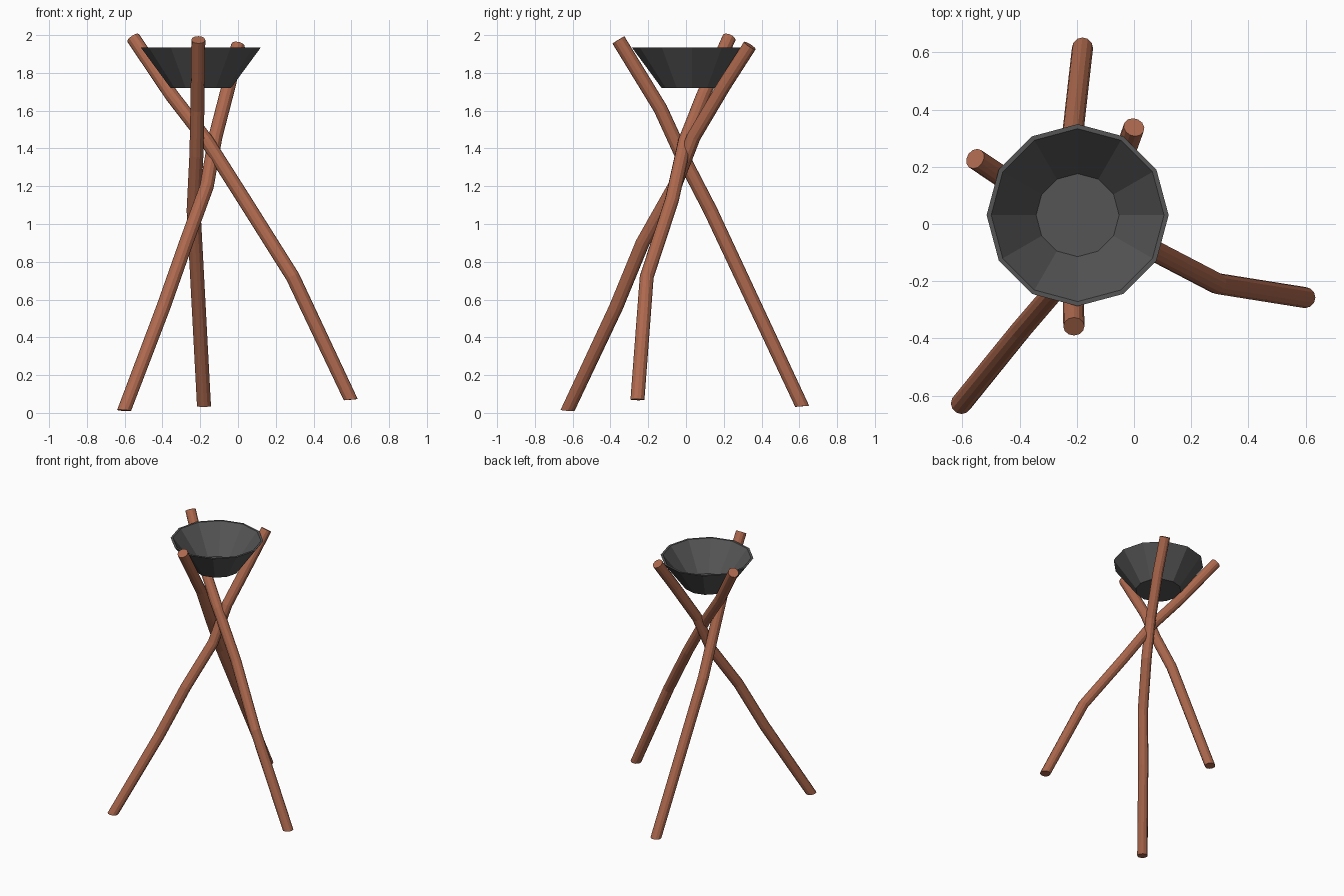
import bpy, bmesh, math
from mathutils import Vector

if "Cube" in bpy.data.objects:
    bpy.data.objects.remove(bpy.data.objects["Cube"])


def material(name, rgb):
    m = bpy.data.materials.new(name)
    m.diffuse_color = (*rgb, 1)
    m.use_nodes = True
    m.node_tree.nodes["Principled BSDF"].inputs["Base Color"].default_value = m.diffuse_color
    return m


def finish(name, bm, mat):
    bmesh.ops.recalc_face_normals(bm, faces=bm.faces)
    me = bpy.data.meshes.new(name)
    bm.to_mesh(me)
    bm.free()
    me.materials.append(mat)
    bpy.context.collection.objects.link(bpy.data.objects.new(name, me))


def bridge(bm, a, b):
    n = len(a)
    for i in range(n):
        bm.faces.new((a[i], a[(i + 1) % n], b[(i + 1) % n], b[i]))


def pole(name, points, mat, r=0.037, sides=12):
    """Bent pole: rings swept along a path, with a nearly level foot cut."""
    pts = [Vector(p) for p in points]
    bm = bmesh.new()
    rings = []
    for i, p in enumerate(pts):
        before = (p - pts[max(i - 1, 0)]).normalized()
        after = (pts[min(i + 1, len(pts) - 1)] - p).normalized()
        t = (before + after).normalized()
        if i == 0:
            t = (t * 0.2 + Vector((0, 0, 0.8))).normalized()
        u = Vector((0, 1, 0)).cross(t).normalized()
        v = t.cross(u)
        angles = [2 * math.pi * k / sides for k in range(sides)]
        rings.append([bm.verts.new(p + r * (u * math.cos(a) + v * math.sin(a)))
                      for a in angles])
    for a, b in zip(rings, rings[1:]):
        bridge(bm, a, b)
    bm.faces.new(rings[0])
    bm.faces.new(rings[-1])
    finish(name, bm, mat)


wood = material("reddish wood", (0.42, 0.14, 0.075))
iron = material("dark iron", (0.09, 0.09, 0.09))

# Three crossing poles, foot to tip
pole("right_pole", [(0.597, -0.257, 0.07), (0.29, -0.208, 0.72),
                    (0.035, -0.075, 1.125), (-0.165, -0.005, 1.44),
                    (-0.35, 0.09, 1.68), (-0.555, 0.228, 1.985)], wood)
pole("back_pole", [(-0.18, 0.615, 0.035), (-0.235, 0.13, 1.07),
                   (-0.22, -0.025, 1.37), (-0.215, -0.135, 1.61),
                   (-0.21, -0.358, 1.975)], wood)
pole("left_pole", [(-0.603, -0.627, 0.013), (-0.395, -0.37, 0.56),
                   (-0.275, -0.23, 0.9), (-0.165, -0.06, 1.2),
                   (-0.12, 0.04, 1.46), (-0.05, 0.2, 1.73),
                   (0.0, 0.338, 1.945)], wood)

# Twelve-sided bowl: (radius, height) from outer base over the rim to the inner floor
bm = bmesh.new()
rings = []
for r, z in [(0.16, 1.72), (0.318, 1.935), (0.302, 1.935), (0.145, 1.74)]:
    rings.append([bm.verts.new((-0.197 + r * math.cos(math.pi * k / 6),
                                0.031 + r * math.sin(math.pi * k / 6), z))
                  for k in range(12)])
for a, b in zip(rings, rings[1:]):
    bridge(bm, a, b)
bm.faces.new(rings[0])
bm.faces.new(rings[-1])
finish("fire_bowl", bm, iron)
